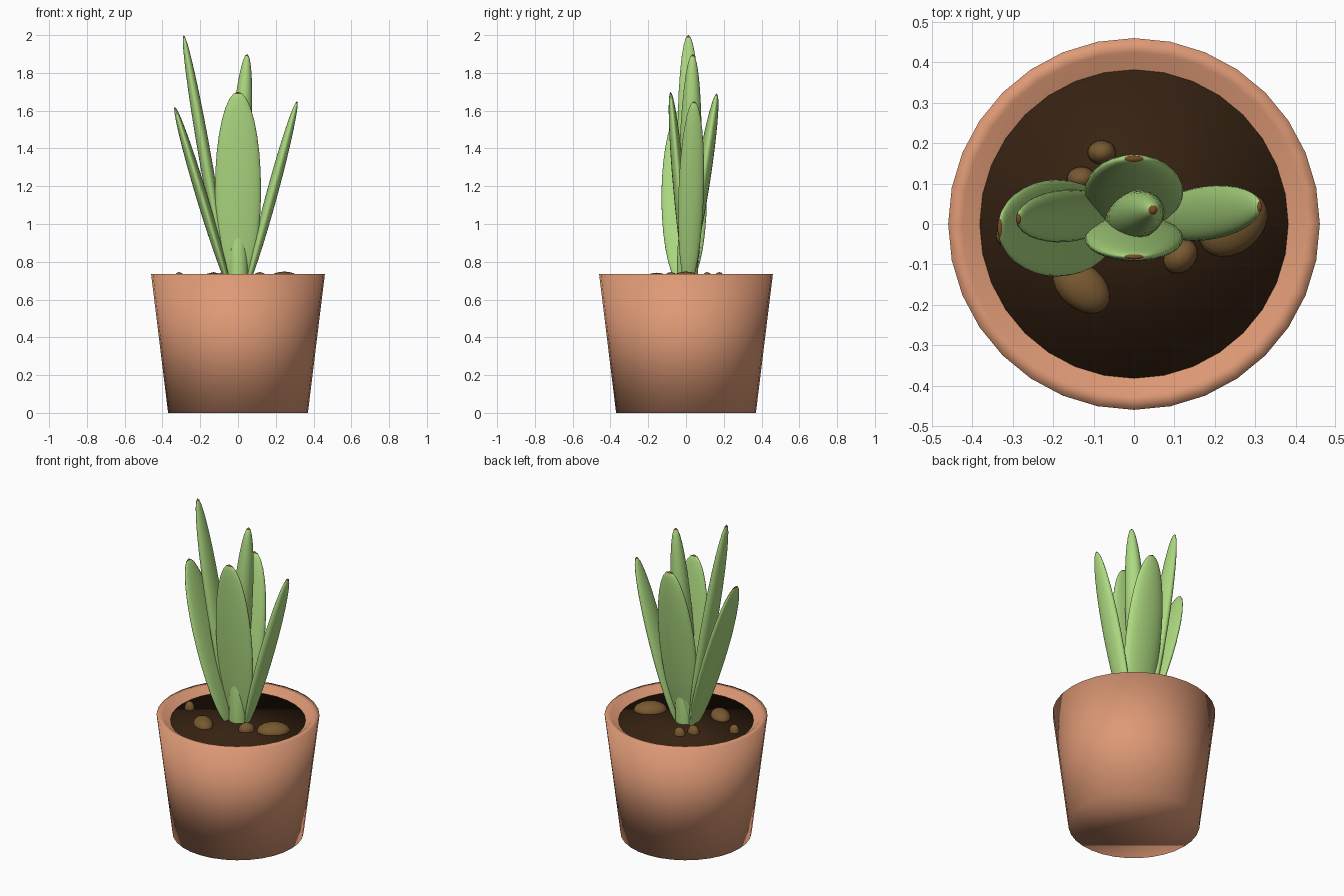
import bpy, bmesh, math
from mathutils import Vector, Matrix

cube = bpy.data.objects.get("Cube")
if cube:
    bpy.data.objects.remove(cube, do_unlink=True)


def material(name, rgb):
    m = bpy.data.materials.new(name)
    m.use_nodes = True
    color = (*rgb, 1)
    m.diffuse_color = color
    bsdf = m.node_tree.nodes["Principled BSDF"]
    bsdf.inputs["Base Color"].default_value = color
    bsdf.inputs["Roughness"].default_value = 0.8
    return m


terracotta = material("terracotta", (0.73, 0.32, 0.18))
soil_brown = material("soil_brown", (0.037, 0.016, 0.006))
stone_brown = material("stone_brown", (0.19, 0.10, 0.03))
leaf_green = material("leaf_green", (0.42, 0.70, 0.22))
tip_brown = material("tip_brown", (0.19, 0.07, 0.02))


def finish(bm, name, *mats):
    bmesh.ops.recalc_face_normals(bm, faces=bm.faces)
    for f in bm.faces:
        f.smooth = True
    me = bpy.data.meshes.new(name)
    bm.to_mesh(me)
    bm.free()
    for m in mats:
        me.materials.append(m)
    ob = bpy.data.objects.new(name, me)
    bpy.context.scene.collection.objects.link(ob)
    return ob


def lathe(name, profile, mat, sides=32):
    """Turn a (radius, z) profile and cap its first and last ring."""
    bm = bmesh.new()
    rings = []
    for r, z in profile:
        angles = [math.tau * i / sides for i in range(sides)]
        rings.append([bm.verts.new((r * math.cos(a), r * math.sin(a), z)) for a in angles])
    for low, high in zip(rings, rings[1:]):
        for i in range(sides):
            j = (i + 1) % sides
            bm.faces.new((low[i], low[j], high[j], high[i]))
    bm.faces.new(rings[0])
    bm.faces.new(rings[-1])
    return finish(bm, name, mat)


def ellipsoid(matrix, u=32, v=16):
    bm = bmesh.new()
    bmesh.ops.create_uvsphere(bm, u_segments=u, v_segments=v, radius=1)
    top = [f for f in bm.faces if f.calc_center_median().z > 0.98 and len(f.verts) == 3]
    for f in top:
        f.material_index = 1
    bm.transform(matrix)
    return bm


def leaf(name, center, tip, width, thickness, thin_dir):
    """Flattened ellipsoid whose long axis runs from its center to its tip."""
    center, tip = Vector(center), Vector(tip)
    axis = tip - center
    up = axis.normalized()
    side = up.cross(Vector(thin_dir)).normalized()
    flat = side.cross(up)
    rot = Matrix((side, flat, up)).transposed().to_4x4()
    size = Matrix.Diagonal((width, thickness, axis.length, 1))
    finish(ellipsoid(Matrix.Translation(center) @ rot @ size), name, leaf_green, tip_brown)


# Pot with a sloping inner lip, and soil inside
lathe("pot", [(0.37, 0), (0.46, 0.735), (0.425, 0.735), (0.38, 0.698)], terracotta)
lathe("soil", [(0.375, 0.66), (0.382, 0.701)], soil_brown)

# Leaves
X, Y = (1, 0, 0), (0, 1, 0)
leaf("tall_right_leaf", (-0.17, 0.02, 1.33), (-0.288, 0.012, 2.0), 0.065, 0.033, X)
leaf("broad_right_leaf", (-0.19, -0.01, 1.14), (-0.335, -0.01, 1.62), 0.12, 0.03, X)
leaf("left_leaf", (0.18, 0.027, 1.16), (0.313, 0.043, 1.65), 0.067, 0.03, X)
leaf("center_leaf", (0.003, 0.022, 1.28), (0.048, 0.035, 1.9), 0.057, 0.06, Y)
leaf("front_leaf", (0, -0.035, 1.18), (0, -0.082, 1.7), 0.122, 0.032, Y)
leaf("back_leaf", (0, 0.08, 1.18), (0, 0.163, 1.69), 0.122, 0.04, Y)
leaf("young_shoot", (0, 0.008, 0.75), (0, 0.008, 1.1), 0.055, 0.056, Y)

# Stones half sunk in the soil: x, y, half length, half width, turn in degrees
stones = [
    (-0.13, -0.155, 0.08, 0.055, -40),
    (0.115, -0.08, 0.047, 0.038, 45),
    (0.245, 0.0, 0.095, 0.07, 40),
    (-0.08, 0.177, 0.035, 0.03, 0),
    (-0.13, 0.112, 0.036, 0.03, 0),
    (-0.312, -0.03, 0.03, 0.027, 0),
]
for n, (x, y, a, b, turn) in enumerate(stones, 1):
    place = Matrix.Translation((x, y, 0.7)) @ Matrix.Rotation(math.radians(turn), 4, 'Z')
    bm = ellipsoid(place @ Matrix.Diagonal((a, b, 0.02 + 0.4 * b if b > 0.05 else 0.045, 1)), 20, 12)
    for f in bm.faces:
        f.material_index = 0
    finish(bm, f"stone_{n}", stone_brown)
